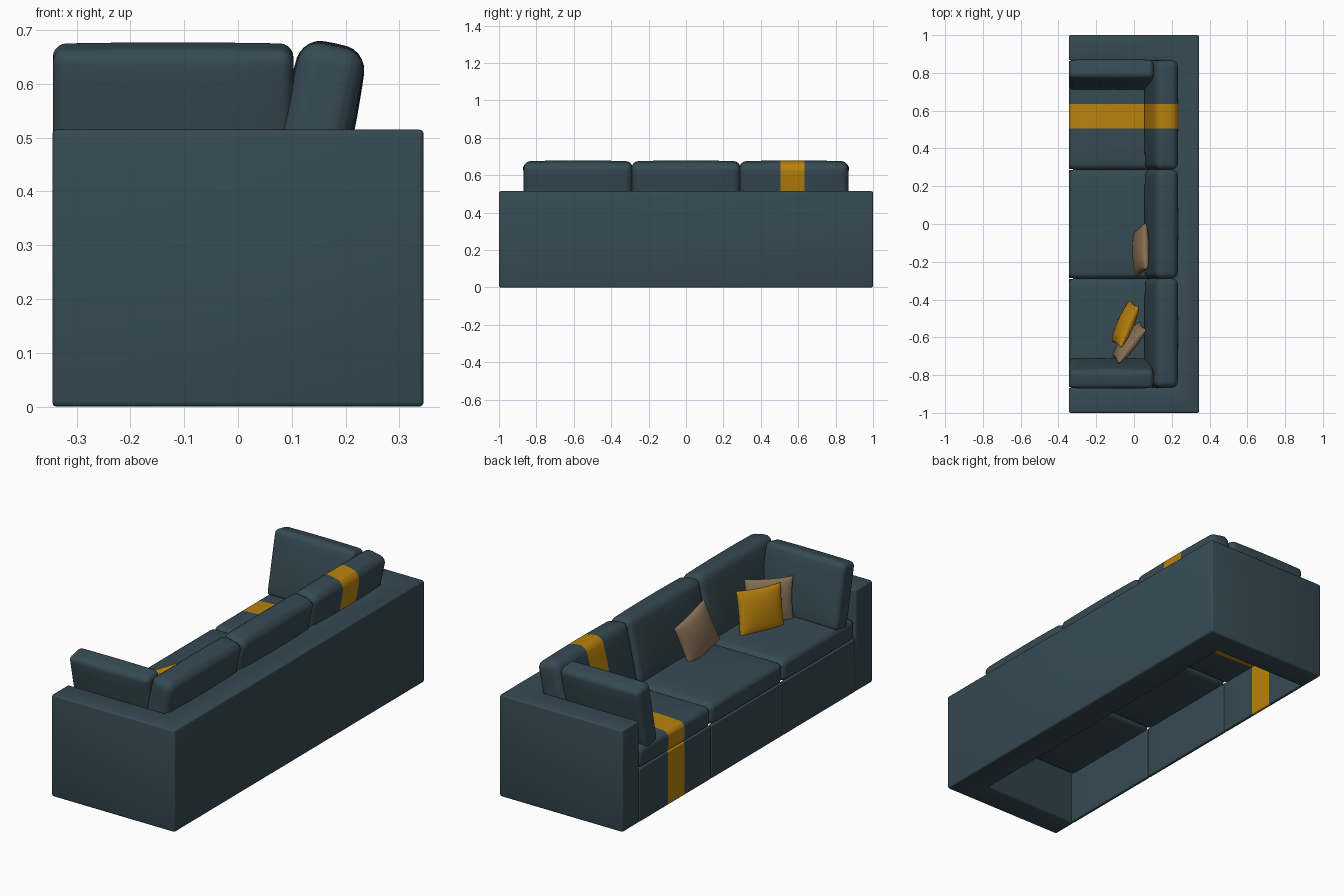
import bpy, bmesh, math
from mathutils import Vector

if "Cube" in bpy.data.objects:
    bpy.data.objects.remove(bpy.data.objects["Cube"])


def material(name, rgb):
    m = bpy.data.materials.new(name)
    m.diffuse_color = (*rgb, 1)
    m.use_nodes = True
    m.node_tree.nodes["Principled BSDF"].inputs["Base Color"].default_value = m.diffuse_color
    return m


TEAL = material("slate teal fabric", (0.037, 0.069, 0.085))
GOLD = material("mustard fabric", (0.49, 0.225, 0.004))
TAN = material("tan fabric", (0.25, 0.165, 0.092))
BAND = (0.505, 0.634)          # throw blanket strip along y


def finish(name, bm, mats, loc=(0, 0, 0), rot=(0, 0, 0), angle=40):
    bmesh.ops.recalc_face_normals(bm, faces=bm.faces)
    me = bpy.data.meshes.new(name)
    bm.to_mesh(me)
    bm.free()
    ob = bpy.data.objects.new(name, me)
    bpy.context.collection.objects.link(ob)
    for m in mats:
        me.materials.append(m)
    ob.location = loc
    ob.rotation_euler = [math.radians(a) for a in rot]
    bpy.ops.object.select_all(action='DESELECT')
    ob.select_set(True)
    bpy.context.view_layer.objects.active = ob
    bpy.ops.object.shade_smooth_by_angle(angle=math.radians(angle))
    return ob


def cut(bm, axis, value):
    co, no = Vector(), Vector()
    co[axis], no[axis] = value, 1
    bmesh.ops.bisect_plane(bm, geom=bm.verts[:] + bm.edges[:] + bm.faces[:],
                           plane_co=co, plane_no=no)


def cushion(name, size, loc, rot=(0, 0, 0), r=0.03, crown=(0, 0, 0), band=False):
    """Rounded box with gently bulging faces, optionally crossed by the throw."""
    bm = bmesh.new()
    bmesh.ops.create_cube(bm, size=1)
    for v in bm.verts:
        v.co = Vector(a * b for a, b in zip(v.co, size))
    bmesh.ops.bevel(bm, geom=bm.edges[:], offset=r, segments=5, profile=0.5, affect='EDGES')
    for axis in range(3):
        for k in (-0.3, -0.15, 0, 0.15, 0.3):
            cut(bm, axis, k * size[axis])
    lo, hi = (b - loc[1] for b in BAND)
    if band:
        cut(bm, 1, lo)
        cut(bm, 1, hi)
        for f in bm.faces:
            f.material_index = int(lo < f.calc_center_median().y < hi)
    for v in bm.verts:
        n = [2 * c / s for c, s in zip(v.co, size)]
        for a in range(3):
            b, c = (a + 1) % 3, (a + 2) % 3
            v.co[a] += crown[a] * n[a] * (1 - n[b] ** 2) * (1 - n[c] ** 2)
    return finish(name, bm, [TEAL, GOLD], loc, rot, 50)


def pillow(name, mat, size, thick, loc, rot):
    """Square scatter pillow, pinched to pointed corners."""
    bm = bmesh.new()
    n = 14
    for side in (-1, 1):
        rows = []
        for i in range(n + 1):
            u = math.sin((i / n - 0.5) * math.pi)
            row = []
            for j in range(n + 1):
                v = math.sin((j / n - 0.5) * math.pi)
                t = max(0, (1 - u * u) * (1 - v * v)) ** 0.42
                y = u * (1 - 0.06 * (1 - v * v) * abs(u))
                z = v * (1 - 0.06 * (1 - u * u) * abs(v))
                row.append(bm.verts.new((side * thick / 2 * t, y * size[0] / 2, z * size[1] / 2)))
            rows.append(row)
        for i in range(n):
            for j in range(n):
                bm.faces.new((rows[i][j], rows[i + 1][j], rows[i + 1][j + 1], rows[i][j + 1]))
    bmesh.ops.remove_doubles(bm, verts=bm.verts, dist=0.0003)
    return finish(name, bm, [mat], loc, rot, 80)


# U-shaped frame: back and both arms in one piece
bm = bmesh.new()
outline = [(-0.345, -1), (0.345, -1), (0.345, 1), (-0.345, 1),
           (-0.345, 0.866), (0.196, 0.866), (0.196, -0.866), (-0.345, -0.866)]
face = bm.faces.new([bm.verts.new((x, y, 0)) for x, y in outline])
top = bmesh.ops.extrude_face_region(bm, geom=[face])["geom"]
bmesh.ops.translate(bm, vec=(0, 0, 0.515),
                    verts=[g for g in top if isinstance(g, bmesh.types.BMVert)])
bmesh.ops.recalc_face_normals(bm, faces=bm.faces)
bmesh.ops.bevel(bm, geom=bm.edges[:], offset=0.009, segments=3, profile=0.5, affect='EDGES')
finish("frame", bm, [TEAL])

# Three seat bays: front skirt, seat cushion, leaning back cushion
W = 0.577
for i, side in enumerate(("right", "middle", "left")):
    y = (i - 1) * W
    band = i == 2
    cushion(f"front_skirt_{side}", (0.018, W - 0.003, 0.268), (-0.335, y, 0.135),
            r=0.005, band=band)
    cushion(f"seat_cushion_{side}", (0.535, W, 0.106), (-0.0775, y, 0.317),
            r=0.03, crown=(0, 0, 0.008), band=band)
    cushion(f"back_cushion_{side}", (0.122, W + 0.004, 0.33), (0.145, y, 0.508),
            (0, 12, 0), r=0.036, crown=(0.008, 0, 0.006), band=band)

# Arm cushions leaning outwards on both ends
for s, side in ((-1, "right"), (1, "left")):
    cushion(f"arm_cushion_{side}", (0.447, 0.1, 0.325), (-0.1205, s * 0.791, 0.510),
            (-12 * s, 0, 0), r=0.025, crown=(0, 0.010, 0.004))

# Scatter pillows
pillow("tan_pillow_middle", TAN, (0.255, 0.22), 0.07, (0.036, -0.14, 0.468), (-13, 15, -2))
pillow("tan_pillow_corner", TAN, (0.235, 0.22), 0.07, (-0.025, -0.628, 0.466), (3, 13, -38))
pillow("mustard_pillow", GOLD, (0.24, 0.222), 0.072, (-0.045, -0.53, 0.461), (3, 14, -23))
